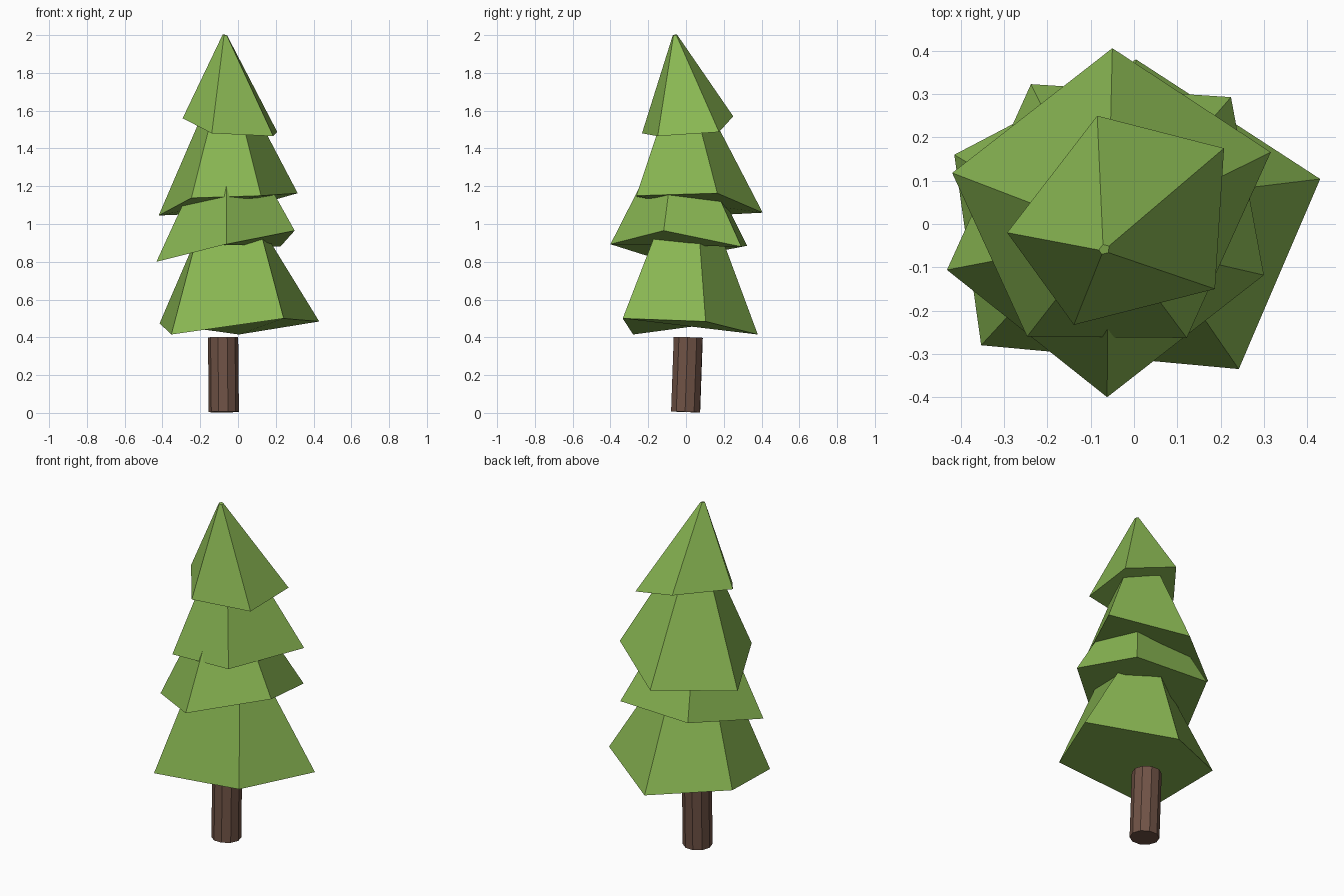
import bpy, bmesh
from mathutils import Vector

if "Cube" in bpy.data.objects:
    bpy.data.objects.remove(bpy.data.objects["Cube"])


def material(name, rgb):
    m = bpy.data.materials.new(name)
    m.diffuse_color = (*rgb, 1)
    m.use_nodes = True
    m.node_tree.nodes["Principled BSDF"].inputs["Base Color"].default_value = m.diffuse_color
    return m


GREEN = material("foliage_green", (0.25, 0.47, 0.085))
BROWN = material("bark_brown", (0.16, 0.085, 0.06))


def loft(name, base, top, mat):
    """Closed flat-faced solid between two matching rings."""
    bm = bmesh.new()
    lo = [bm.verts.new(p) for p in base]
    hi = [bm.verts.new(p) for p in top]
    n = len(lo)
    for i in range(n):
        j = (i + 1) % n
        bm.faces.new((lo[i], lo[j], hi[j], hi[i]))
    bm.faces.new(lo)
    bm.faces.new(hi)
    bmesh.ops.recalc_face_normals(bm, faces=bm.faces)
    me = bpy.data.meshes.new(name)
    bm.to_mesh(me)
    bm.free()
    me.materials.append(mat)
    ob = bpy.data.objects.new(name, me)
    bpy.context.collection.objects.link(ob)
    return ob


def toward(base, apex, t):
    return [Vector(p).lerp(Vector(apex), t) for p in base]


# Trunk: slightly leaning ten-sided cylinder
bottom, tip = Vector((-0.075, -0.002, 0.005)), Vector((-0.079, 0.012, 0.40))
axis = tip - bottom
bpy.ops.mesh.primitive_cylinder_add(vertices=10, radius=0.08, depth=axis.length,
                                    location=(bottom + tip) / 2)
trunk = bpy.context.object
trunk.name = "trunk"
trunk.rotation_euler = axis.to_track_quat('Z', 'Y').to_euler()
trunk.data.materials.append(BROWN)

# Lowest tier: uneven five-sided frustum
loft("bottom_branches",
     [(0.43, 0.104, 0.484), (0.005, 0.38, 0.415), (-0.415, 0.16, 0.474),
      (-0.353, -0.28, 0.415), (0.242, -0.335, 0.50)],
     [(0.15, 0.07, 0.94), (-0.02, 0.185, 0.94), (-0.215, 0.04, 0.94),
      (-0.215, -0.13, 0.94), (0.125, -0.165, 0.94)], GREEN)

# Upper tiers: base ring, apex it narrows to, share of the way it reaches
tiers = {
    "lower_middle_branches": (
        [(0.30, -0.118, 0.965), (0.224, 0.293, 0.88), (-0.238, 0.323, 0.885),
         (-0.432, -0.106, 0.80), (-0.062, -0.40, 0.893)],
        (-0.06, -0.035, 1.61), 0.5),
    "upper_middle_branches": (
        [(0.316, 0.166, 1.163), (-0.05, 0.406, 1.06), (-0.42, 0.118, 1.045),
         (-0.247, -0.26, 1.138), (0.122, -0.263, 1.15)],
        (-0.06, -0.02, 1.88), 0.6),
    "top_branches": (
        [(0.208, 0.175, 1.487), (-0.085, 0.25, 1.57), (-0.293, -0.02, 1.56),
         (-0.139, -0.233, 1.48), (0.187, -0.15, 1.465)],
        (-0.071, -0.062, 2.024), 0.953),
}
for name, (base, apex, t) in tiers.items():
    loft(name, base, toward(base, apex, t), GREEN)
